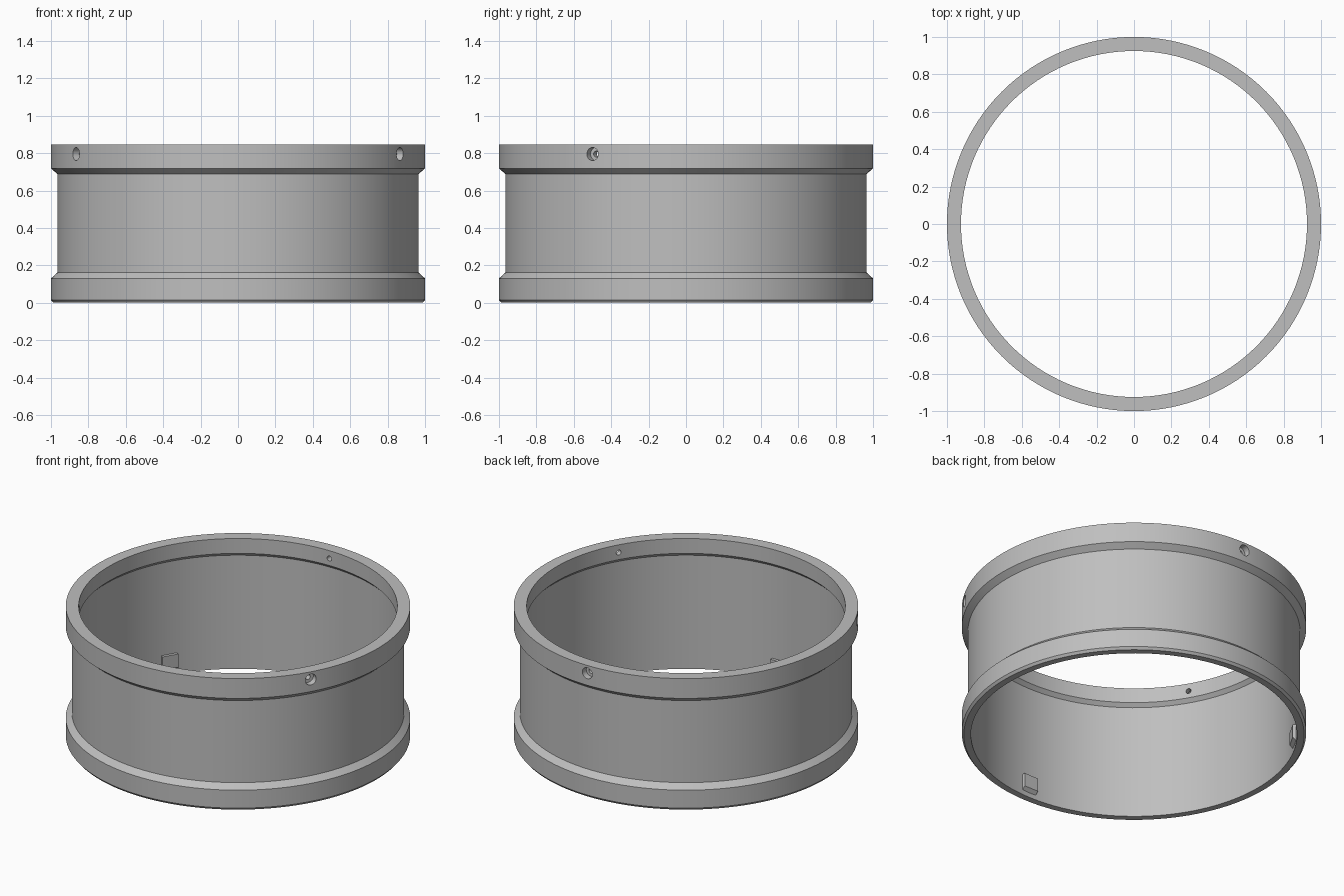
import bpy, bmesh, math
from mathutils import Matrix, Vector

cube = bpy.data.objects.get("Cube")
if cube:
    bpy.data.objects.remove(cube)

SEGMENTS = 128
LIP_R, WALL_R = 0.925, 0.947      # inner radii of the top lip and of the wall
HOLE_Z = 0.795

grey = bpy.data.materials.new("grey_plastic")
grey.use_nodes = True
colour = (0.52, 0.52, 0.52, 1)
grey.diffuse_color = colour
grey.node_tree.nodes["Principled BSDF"].inputs["Base Color"].default_value = colour


def make_object(name, bm):
    bmesh.ops.recalc_face_normals(bm, faces=bm.faces)
    mesh = bpy.data.meshes.new(name)
    bm.to_mesh(mesh)
    bm.free()
    mesh.materials.append(grey)
    obj = bpy.data.objects.new(name, mesh)
    bpy.context.collection.objects.link(obj)
    return obj


def select(obj):
    bpy.ops.object.select_all(action='DESELECT')
    obj.select_set(True)
    bpy.context.view_layer.objects.active = obj


# Ring body: closed (radius, height) section turned about z
section = [(WALL_R, 0), (0.988, 0), (1, 0.015), (1, 0.13), (0.965, 0.162),
           (0.965, 0.688), (1, 0.718), (1, 0.845), (LIP_R, 0.845),
           (LIP_R, 0.75), (WALL_R, 0.728)]
bm = bmesh.new()
rings = []
for i in range(SEGMENTS):
    a = math.tau * i / SEGMENTS
    rings.append([bm.verts.new((r * math.cos(a), r * math.sin(a), z)) for r, z in section])
for i, ring in enumerate(rings):
    following = rings[(i + 1) % SEGMENTS]
    for j in range(len(section)):
        k = (j + 1) % len(section)
        bm.faces.new((ring[j], following[j], following[k], ring[k]))
body = make_object("ring_body", bm)


# Radial screw holes: wide counterbore outside, narrow bore right through
def cut_radial(angle, radius, start, end):
    bm = bmesh.new()
    place = (Matrix.Rotation(math.radians(angle), 4, 'Z')
             @ Matrix.Translation(((start + end) / 2, 0, HOLE_Z))
             @ Matrix.Rotation(math.pi / 2, 4, 'Y'))
    bmesh.ops.create_cone(bm, cap_ends=True, segments=32, radius1=radius,
                          radius2=radius, depth=end - start, matrix=place)
    cutter = make_object("hole_cutter", bm)
    cutter.hide_render = True
    mod = body.modifiers.new("hole", 'BOOLEAN')
    mod.operation = 'DIFFERENCE'
    mod.solver = 'EXACT'
    mod.object = cutter
    select(body)
    bpy.ops.object.modifier_apply(modifier=mod.name)
    bpy.data.objects.remove(cutter)


for angle in (-30, 90, 210):
    cut_radial(angle, 0.035, 0.96, 1.1)
    cut_radial(angle, 0.016, 0.85, 1.05)

select(body)
bpy.ops.object.shade_smooth_by_angle(angle=math.radians(20))

# Inner tabs with a sloped underside, midway between the holes
tab_section = [(0.955, 0.022), (0.927, 0.05), (0.927, 0.135), (0.955, 0.135)]
for name, angle in (("tab_left", 30), ("tab_right", 150), ("tab_front", 270)):
    bm = bmesh.new()
    face = bm.faces.new([bm.verts.new((r, -0.05, z)) for r, z in tab_section])
    grown = bmesh.ops.extrude_face_region(bm, geom=[face])["geom"]
    bmesh.ops.translate(bm, vec=Vector((0, 0.1, 0)),
                        verts=[v for v in grown if isinstance(v, bmesh.types.BMVert)])
    bm.transform(Matrix.Rotation(math.radians(angle), 4, 'Z'))
    make_object(name, bm)
